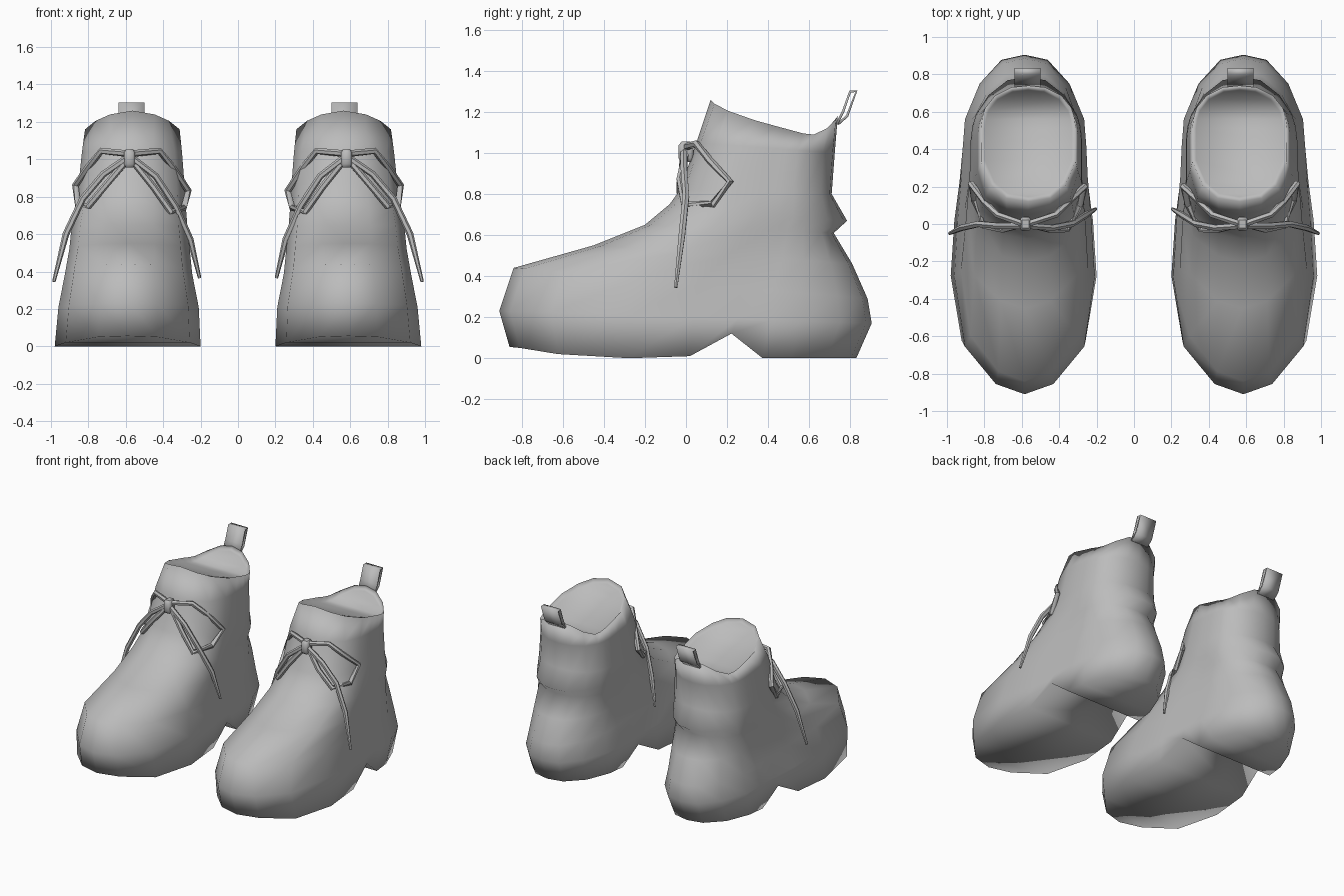
import bpy, bmesh, math
from mathutils import Vector

cube = bpy.data.objects.get("Cube")
if cube:
    bpy.data.objects.remove(cube)

grey = bpy.data.materials.new("plain grey")
grey.use_nodes = True
COLOUR = (0.5, 0.5, 0.5, 1)
grey.diffuse_color = COLOUR
grey.node_tree.nodes["Principled BSDF"].inputs["Base Color"].default_value = COLOUR


def finish(name, bm, angle=50):
    """Turn a bmesh into a shaded object, mirrored to make the pair."""
    bmesh.ops.recalc_face_normals(bm, faces=bm.faces[:])
    mesh = bpy.data.meshes.new(name)
    bm.to_mesh(mesh)
    bm.free()
    mesh.materials.append(grey)
    obj = bpy.data.objects.new(name, mesh)
    bpy.context.collection.objects.link(obj)
    bpy.ops.object.select_all(action='DESELECT')
    obj.select_set(True)
    bpy.context.view_layer.objects.active = obj
    bpy.ops.object.shade_smooth_by_angle(angle=math.radians(angle))
    mirror = obj.modifiers.new("pair", 'MIRROR')
    mirror.use_mirror_merge = False
    return obj


def lerp(a, b, t):
    return a + (b - a) * t


# Boot shell: rings from the sole up to the opening, each with stations toe to heel
STATIONS = [0, .03, .14, .345, .52, .64, .73, .81, .915, .985, 1]
FOOT = [0, .41, .85, 1, .95, .90, .88, .85, .64, .33, 0]
ANKLE = [0, .42, .85, 1, 1, 1, .97, .90, .68, .34, 0]
RIM = [0, .47, .78, 1, 1, 1, .97, .91, .70, .36, 0]
SOLE = [0, .41, .85, 1, .95, .88, .82, .78, .60, .30, 0]
SOLE_Z = [.055, .05, .02, .0, .01, .12, .0, .0, .0, .0, .0]
RIM_Z = [1.26, 1.24, 1.205, 1.16, 1.13, 1.11, 1.095, 1.09, 1.12, 1.165, 1.18]
LIP = [0, 0, 0, 0, 0, 0, 0, 0, .35, .9, 1]
# front y, front z, back y, back z, half width, centre x, heel lip, outline, heights
RINGS = [
    (-.86, 0, .83, 0, .39, -.59, 0, SOLE, SOLE_Z),
    (-.91, .23, .905, .17, .375, -.585, 0, FOOT, None),
    (-.84, .44, .885, .29, .34, -.585, 0, FOOT, None),
    (-.45, .55, .81, .46, .322, -.58, 0, FOOT, None),
    (-.20, .65, .75, .61, .31, -.58, -.03, FOOT, None),
    (-.08, .75, .745, .67, .298, -.575, .04, ANKLE, None),
    (-.03, .82, .73, .80, .288, -.57, -.02, ANKLE, None),
    (.05, 1.05, .725, 1.0, .268, -.567, 0, ANKLE, None),
    (.12, 1.26, .74, 1.18, .253, -.565, 0, RIM, RIM_Z),
]
bm = bmesh.new()
last = len(STATIONS) - 1
n = 2 * last


def add_ring(coords):
    return [bm.verts.new(c) for c in coords]


def bridge(low, high):
    for i in range(n):
        j = (i + 1) % n
        bm.faces.new((low[i], low[j], high[j], high[i]))


def strips(ring):
    """Close a ring with cross strips, keeping its rise and fall."""
    for k in range(last):
        corners = [ring[k], ring[k + 1], ring[(n - k - 1) % n], ring[(n - k) % n]]
        bm.faces.new(list(dict.fromkeys(corners)))


loops = []
for fy, fz, by, bz, width, cx, lip, outline, heights in RINGS:
    def station(k, side):
        s = STATIONS[k]
        z = heights[k] if heights else lerp(fz, bz, s)
        return (cx + side * width * outline[k], lerp(fy, by, s) + lip * LIP[k], z)
    right = [station(k, -1) for k in range(last + 1)]
    left = [station(k, 1) for k in range(1, last)]
    loops.append(add_ring(right + left[::-1]))
# Slightly sunken lining inside the opening
middle = Vector((-.565, .43, 0))
loops.append(add_ring([(middle.x + (v.co.x - middle.x) * .92,
                        middle.y + (v.co.y - middle.y) * .92,
                        v.co.z - .03) for v in loops[-1]]))
for low, high in zip(loops, loops[1:]):
    bridge(low, high)
strips(loops[0])
strips(loops[-1])
finish("boot_shell", bm, 180)


def tube(name, points, radius=.018, tip=1.0, sides=6):
    """Sweep a round cord along a few points."""
    pts = [Vector(p) for p in points]
    end = len(pts) - 1
    bm = bmesh.new()
    rings = []
    for i, p in enumerate(pts):
        tangent = (pts[min(i + 1, end)] - pts[max(i - 1, 0)]).normalized()
        u = tangent.cross(Vector((0, 1, 0.1))).normalized()
        v = tangent.cross(u)
        r = radius * (tip if i == end else 1)
        rings.append([bm.verts.new(p + r * (math.cos(a) * u + math.sin(a) * v))
                      for a in (2 * math.pi * k / sides for k in range(sides))])
    for a, b in zip(rings, rings[1:]):
        for k in range(sides):
            m = (k + 1) % sides
            bm.faces.new((a[k], a[m], b[m], b[k]))
    bm.faces.new(rings[0])
    bm.faces.new(rings[-1])
    return finish(name, bm)


# Bow: two loops and two hanging tails
tube("outer_bow_loop", [(-.59, 0, 1.03), (-.73, .05, 1.045), (-.80, .12, .96), (-.87, .215, .86),
                        (-.855, .13, .75), (-.80, -.01, .75), (-.70, -.03, .87), (-.59, 0, 1.0)])
tube("inner_bow_loop", [(-.57, 0, 1.03), (-.42, .05, 1.045), (-.35, .12, .96), (-.265, .20, .83),
                        (-.29, .10, .74), (-.36, -.03, .72), (-.45, -.03, .85), (-.57, 0, 1.0)])
tube("outer_lace_tail", [(-.59, -.01, 1.01), (-.72, -.01, .92), (-.83, 0, .79), (-.92, -.02, .60),
                         (-.985, -.05, .345)], tip=.5)
tube("inner_lace_tail", [(-.57, -.01, 1.01), (-.44, -.02, .91), (-.335, 0, .75), (-.255, .05, .57),
                         (-.205, .08, .365)], tip=.5)

# Knot
bm = bmesh.new()
bmesh.ops.create_cube(bm, size=1)
bmesh.ops.bevel(bm, geom=bm.edges[:], offset=.2, segments=1, affect='EDGES')
bmesh.ops.scale(bm, vec=(.06, .075, .10), verts=bm.verts[:])
bmesh.ops.translate(bm, vec=(-.58, 0, 1.005), verts=bm.verts[:])
finish("lace_knot", bm)

# Pull tab: folded strip at the back of the opening
bm = bmesh.new()
PROFILE = [(.735, 1.14), (.765, 1.20), (.80, 1.30), (.83, 1.30), (.785, 1.18), (.74, 1.14)]
edges = [add_ring([(x, y, z) for y, z in PROFILE]) for x in (-.64, -.50)]
for k in range(len(PROFILE) - 1):
    bm.faces.new((edges[0][k], edges[0][k + 1], edges[1][k + 1], edges[1][k]))
tab = finish("pull_tab", bm, 30)
thick = tab.modifiers.new("thickness", 'SOLIDIFY')
thick.thickness = .012
thick.offset = 0
